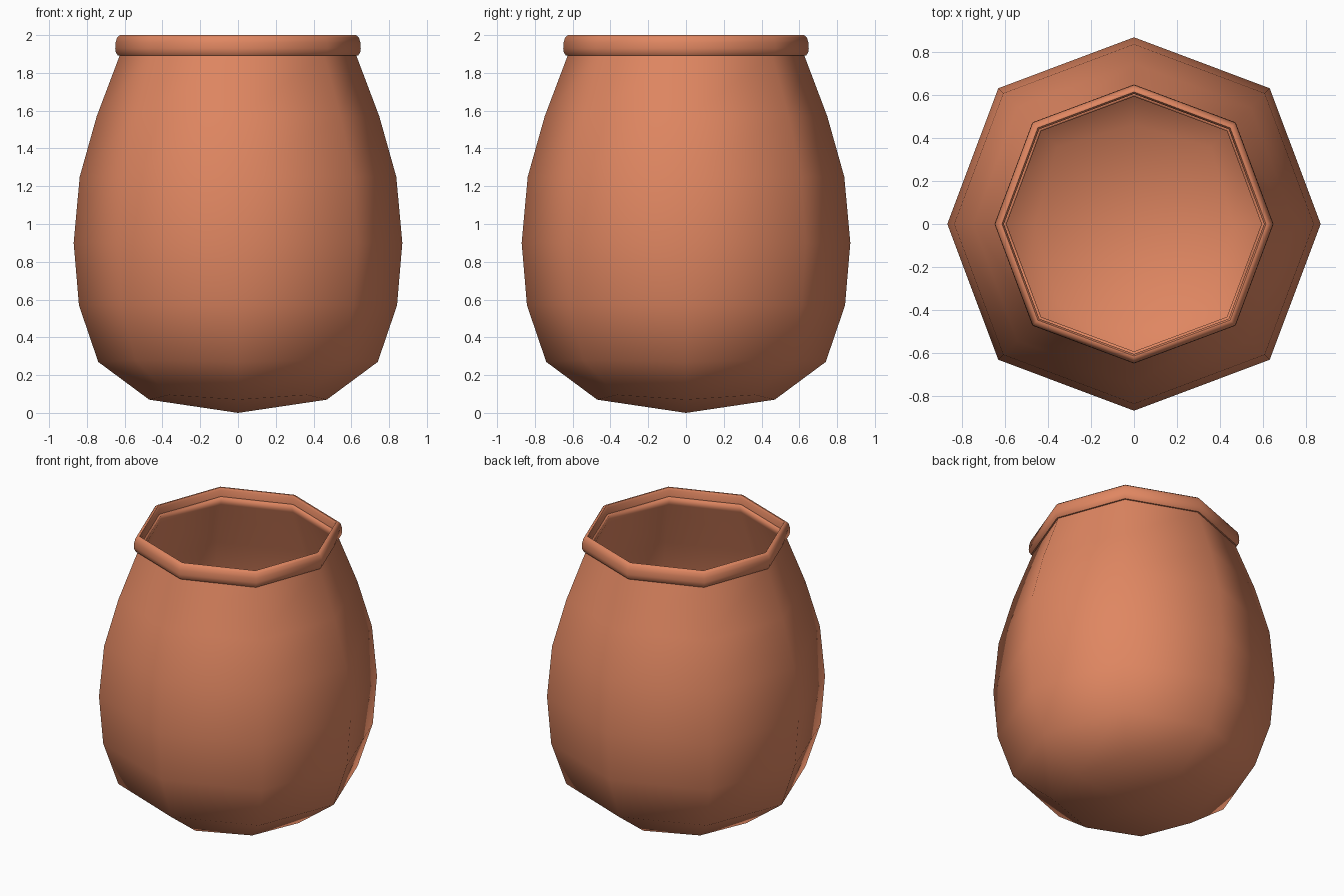
import bpy, bmesh, math

if "Cube" in bpy.data.objects:
    bpy.data.objects.remove(bpy.data.objects["Cube"])

SIDES = 8


def ring(bm, r, z, k, dz=0.0):
    # octagon ring; diagonal corners sit slightly further out than axis corners
    out = []
    for i in range(SIDES):
        a = 2 * math.pi * i / SIDES
        f, h = (k, dz) if i % 2 else (1.0, 0.0)
        out.append(bm.verts.new((r * f * math.cos(a), r * f * math.sin(a), z + h)))
    return out


def bridge(bm, a, b):
    for i in range(SIDES):
        j = (i + 1) % SIDES
        bm.faces.new((a[i], a[j], b[j], b[i]))


def finish(bm, name, angle):
    bmesh.ops.recalc_face_normals(bm, faces=bm.faces[:])
    me = bpy.data.meshes.new(name)
    bm.to_mesh(me)
    bm.free()
    ob = bpy.data.objects.new(name, me)
    bpy.context.collection.objects.link(ob)
    me.materials.append(clay)
    bpy.ops.object.select_all(action='DESELECT')
    ob.select_set(True)
    bpy.context.view_layer.objects.active = ob
    bpy.ops.object.shade_smooth_by_angle(angle=math.radians(angle))
    return ob


clay = bpy.data.materials.new("terracotta")
clay.diffuse_color = (0.74, 0.24, 0.12, 1)
clay.use_nodes = True
clay.node_tree.nodes["Principled BSDF"].inputs["Base Color"].default_value = clay.diffuse_color

# Pot body: rounded octagonal shell, open at the top (radius, height, diagonal factor, diagonal lift)
body = [(0.47, 0.07, 1.10, 0.025), (0.74, 0.27, 1.04, 0.01), (0.842, 0.57, 1.03, 0),
        (0.87, 0.90, 1.028, 0), (0.838, 1.25, 1.028, 0), (0.748, 1.57, 1.028, 0),
        (0.627, 1.89, 1.03, 0), (0.613, 1.94, 1.03, 0)]
bm = bmesh.new()
rings = [ring(bm, r, z, k, dz) for r, z, k, dz in body]
for a, b in zip(rings, rings[1:]):
    bridge(bm, a, b)
pole = bm.verts.new((0, 0, 0))
for i in range(SIDES):
    bm.faces.new((pole, rings[0][(i + 1) % SIDES], rings[0][i]))
pot = finish(bm, "pot_body", 60)
shell = pot.modifiers.new("wall", 'SOLIDIFY')
shell.thickness = 0.02
shell.offset = -1

# Rim: rounded band around the mouth
band = [(0.612, 1.89), (0.636, 1.892), (0.647, 1.908), (0.65, 1.93), (0.648, 1.96),
        (0.64, 1.988), (0.625, 2.0), (0.615, 2.0), (0.606, 1.985)]
bm = bmesh.new()
rings = [ring(bm, r, z, 1.03) for r, z in band]
for a, b in zip(rings, rings[1:] + rings[:1]):
    bridge(bm, a, b)
finish(bm, "rim", 50)
